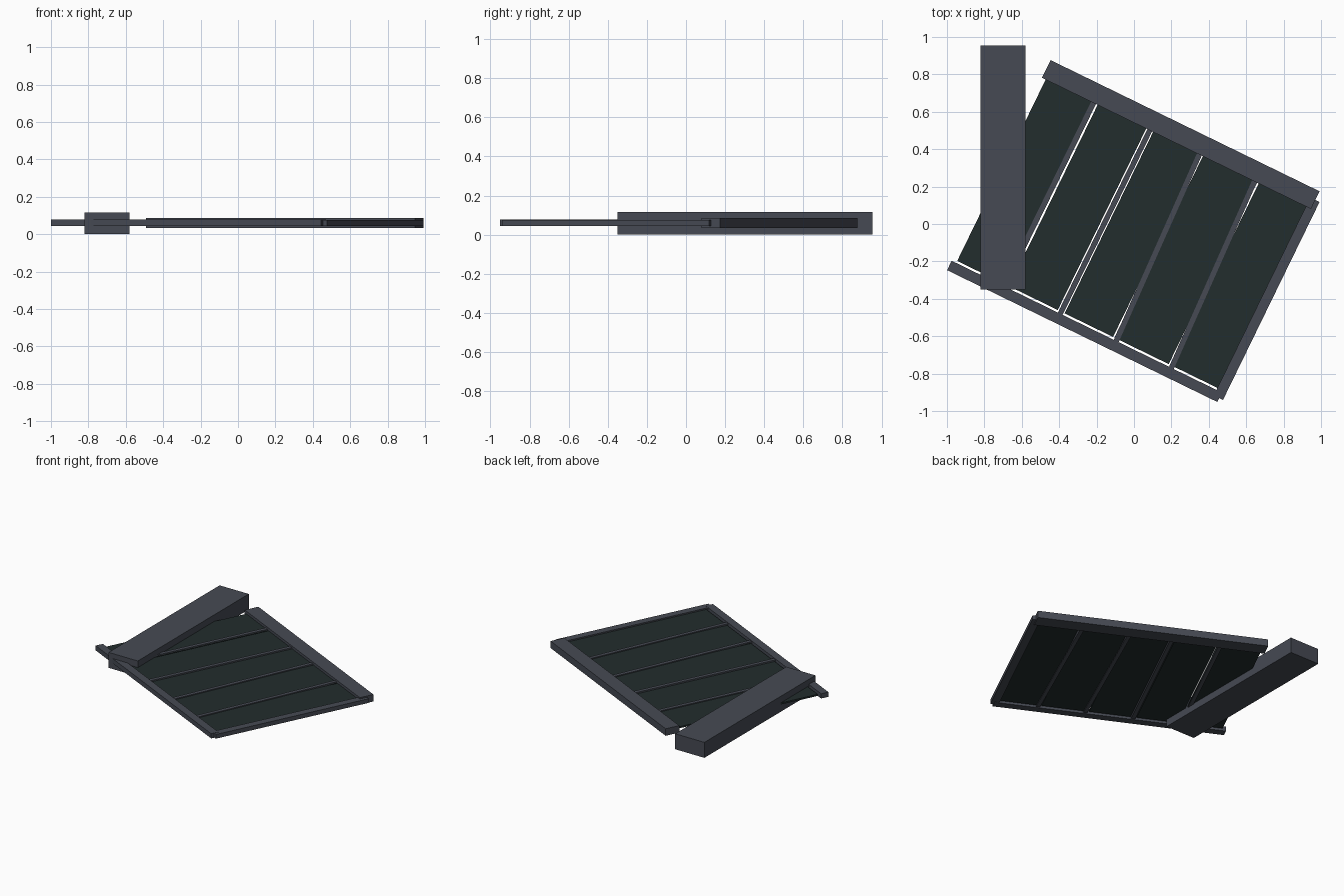
import bpy
from math import radians
from mathutils import Matrix

cube = bpy.data.objects.get("Cube")
if cube:
    bpy.data.objects.remove(cube, do_unlink=True)


def material(name, rgb):
    m = bpy.data.materials.new(name)
    m.use_nodes = True
    colour = (*rgb, 1)
    m.diffuse_color = colour
    m.node_tree.nodes["Principled BSDF"].inputs["Base Color"].default_value = colour
    return m


frame_grey = material("slate grey", (0.061, 0.068, 0.087))
panel_green = material("dark green", (0.016, 0.026, 0.026))

# The whole leaf is swung about the vertical axis
SWING = Matrix.Rotation(radians(-26), 4, "Z")


def box(name, xs, ys, zs, mat, swing=SWING, skew=0):
    """Box between the given limits, turned by skew on its own centre, then swung."""
    bpy.ops.mesh.primitive_cube_add(size=1)
    ob = bpy.context.object
    ob.name = name
    limits = (xs, ys, zs)
    centre = [sum(r) / 2 for r in limits]
    size = [r[1] - r[0] for r in limits]
    ob.data.transform(Matrix.Diagonal((*size, 1)))
    ob.matrix_world = swing @ Matrix.Translation(centre) @ Matrix.Rotation(skew, 4, "Z")
    ob.data.materials.append(mat)
    return ob


# Upright post, standing apart from the swung leaf
box("post", (-0.82, -0.58), (-0.35, 0.955), (0, 0.115), frame_grey, Matrix())

# Leaf frame
box("wide_rail", (-0.785, 0.815), (0.487, 0.592), (0.034, 0.086), frame_grey)
box("narrow_rail", (-0.79, 0.817), (-0.66, -0.604), (0.043, 0.078), frame_grey)
box("end_rail", (0.785, 0.84), (-0.637, 0.541), (0.045, 0.076), frame_grey)

# Flat panels between the rails
spans = [(-0.763, -0.464), (-0.454, -0.165), (-0.124, 0.164), (0.172, 0.495), (0.504, 0.79)]
for i, span in enumerate(spans):
    box(f"panel_{i + 1}", span, (-0.592, 0.5), (0.054, 0.066), panel_green)

# Battens over the joints, some slightly crooked
for i, (u, skew) in enumerate([(-0.479, 0), (-0.144, 0), (0.17, 2), (0.498, 2)]):
    box(f"batten_{i + 1}", (u - 0.014, u + 0.014), (-0.61, 0.5), (0.048, 0.073),
        frame_grey, skew=radians(skew))
